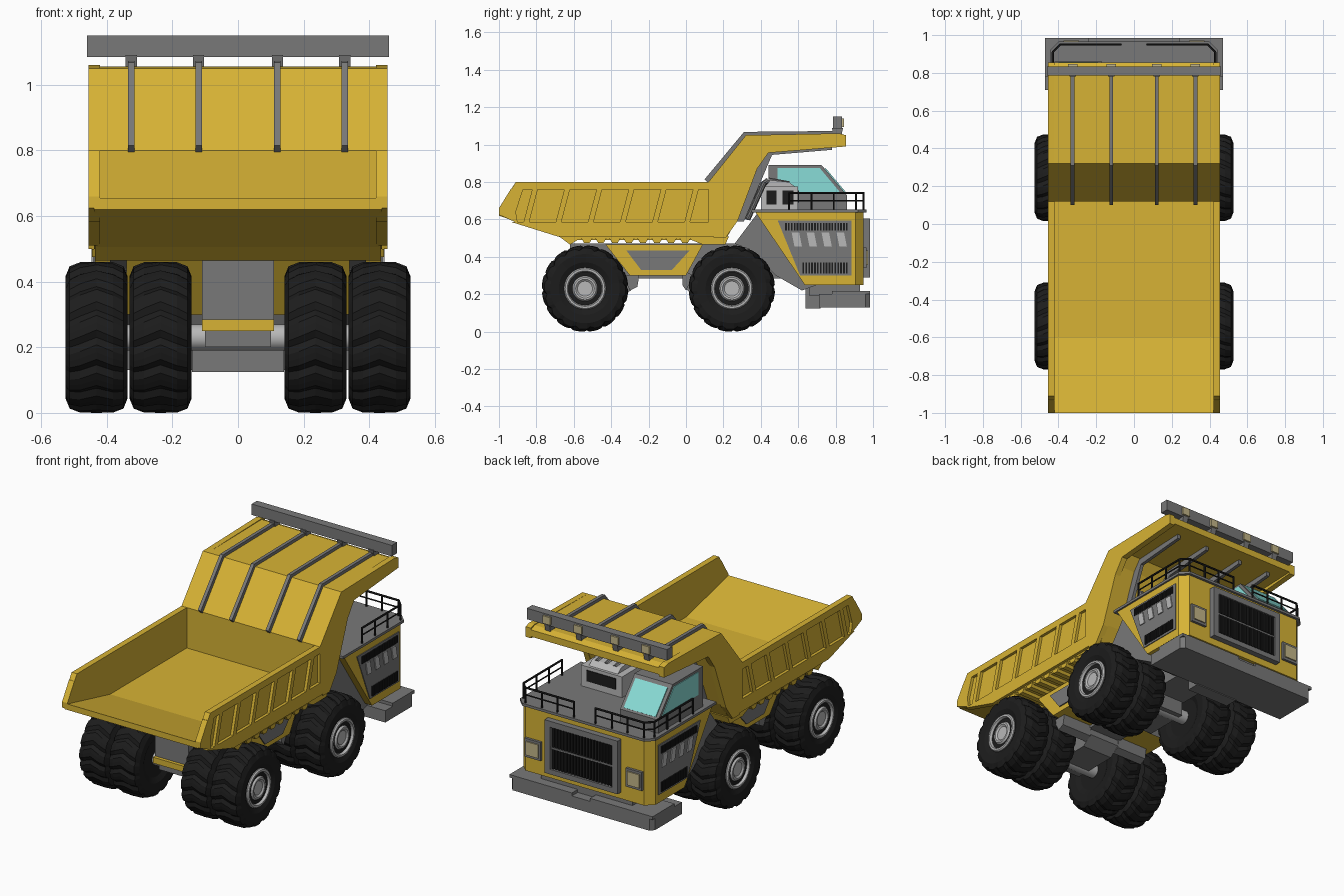
import bpy, bmesh
from math import sin, cos, pi, radians
from mathutils import Vector

if "Cube" in bpy.data.objects:
    bpy.data.objects.remove(bpy.data.objects["Cube"])


def mat(name, r, g, b):
    m = bpy.data.materials.new(name)
    m.diffuse_color = (r, g, b, 1)
    m.use_nodes = True
    m.node_tree.nodes["Principled BSDF"].inputs["Base Color"].default_value = m.diffuse_color
    return m


YELLOW = mat("yellow", 0.68, 0.45, 0.035)
BLACK = mat("black", 0.012, 0.012, 0.012)
GREY = mat("grey", 0.19, 0.19, 0.19)
SILVER = mat("silver", 0.48, 0.48, 0.48)
GLASS = mat("glass", 0.25, 0.72, 0.68)
LAMP = mat("lamp", 0.55, 0.47, 0.25)


# Every shape is a (verts, faces) pair; make() joins shapes into one object
def prism(pts, x0, x1):
    n = len(pts)
    v = [(x, y, z) for x in (x0, x1) for y, z in pts]
    f = [tuple(range(n)), tuple(range(2 * n - 1, n - 1, -1))]
    f += [(i, (i + 1) % n, (i + 1) % n + n, i + n) for i in range(n)]
    return v, f


def box(x0, x1, y0, y1, z0, z1):
    return prism([(y0, z0), (y1, z0), (y1, z1), (y0, z1)], x0, x1)


def plan(pts, z0, z1):
    v, f = prism(pts, z0, z1)
    return [(a, b, c) for c, a, b in v], f


def rod(p, q, r, n=8):
    p, q = Vector(p), Vector(q)
    rot = (q - p).to_track_quat('Z', 'Y')
    ring = [rot @ Vector((r * cos(2 * pi * i / n), r * sin(2 * pi * i / n), 0)) for i in range(n)]
    f = [tuple(range(n)), tuple(range(n, 2 * n))]
    f += [(i, (i + 1) % n, (i + 1) % n + n, i + n) for i in range(n)]
    return [p + d for d in ring] + [q + d for d in ring], f


def lathe(prof, cx, cy, cz, n, tread=0.0, skew=0.0):
    v, f, m = [], [], len(prof)
    for x, r in prof:
        for k in range(n):
            a = 2 * pi * k / n + skew * abs(x)
            rr = r - (tread if k % 4 == 0 and r > 0.2 else 0)
            v.append((cx + x, cy + rr * cos(a), cz + rr * sin(a)))
    for j in range(m - 1):
        for k in range(n):
            k2 = (k + 1) % n
            f.append((j * n + k, j * n + k2, (j + 1) * n + k2, (j + 1) * n + k))
    f += [tuple(range(n)), tuple(range((m - 1) * n, m * n))]
    return v, f


def mirrored(shapes):
    return shapes + [([(-p[0], p[1], p[2]) for p in v], f) for v, f in shapes]


def make(name, material, shapes, smooth=False):
    verts, faces = [], []
    for v, f in shapes:
        o = len(verts)
        verts += [tuple(p) for p in v]
        faces += [tuple(i + o for i in q) for q in f]
    me = bpy.data.meshes.new(name)
    me.from_pydata(verts, [], faces)
    bm = bmesh.new()
    bm.from_mesh(me)
    bmesh.ops.recalc_face_normals(bm, faces=bm.faces)
    bm.to_mesh(me)
    bm.free()
    ob = bpy.data.objects.new(name, me)
    bpy.context.collection.objects.link(ob)
    me.materials.append(material)
    if smooth:
        bpy.ops.object.select_all(action='DESELECT')
        ob.select_set(True)
        bpy.context.view_layer.objects.active = ob
        bpy.ops.object.shade_smooth_by_angle(angle=radians(30))
    return ob


# Dump bed: floor and canopy, then side plates
make("bed_floor_and_canopy", YELLOW, [prism(
    [(-1, .62), (-1, .655), (-.6, .56), (.12, .56), (.12, .8), (.32, 1.05), (.82, 1.055), (.855, 1.04),
     (.855, 1.0), (.45, .985), (.40, .92), (.275, .6), (.21, .49), (-.63, .49)], -.43, .43)])
side = [(-1, .62), (-1, .66), (-.91, .8), (.12, .8), (.32, 1.05), (.82, 1.06), (.855, 1.05), (.855, .99),
        (.44, .956), (.38, .87), (.275, .59), (.21, .5), (-.62, .5)]
make("bed_side_plates", YELLOW, mirrored([prism(side, .42, .438)]))

# Raised frame on the bed sides: rails, slanted ribs, solid front section
frame = [prism([(-.935, .76), (-.91, .8), (.12, .8), (.16, .76)], .42, .455),
         prism([(-.93, .585), (.16, .585), (.2, .51), (-.69, .51)], .42, .455),
         prism([(-1, .625), (-1, .66), (-.935, .765), (-.87, .765), (-.91, .64), (-.9, .58)], .42, .455),
         prism([(.12, .8), (.32, 1.05), (.82, 1.06), (.855, 1.05), (.855, .99), (.44, .956), (.38, .87),
                (.275, .59), (.21, .5), (.15, .5), (.12, .585)], .42, .455)]
for i in range(7):
    y = -.87 + i * .172
    frame.append(prism([(y, .58), (y + .03, .58), (y + .08, .77), (y + .05, .77)], .42, .455))
make("bed_side_frame", YELLOW, mirrored(frame))
sill = [prism([(-.68, .51), (-.62, .465), (-.58, .49), (.03, .49), (.09, .465), (.21, .465), (.23, .51)], -.435, .435)]
for i in range(8):
    y = -.56 + i * .075
    sill.append(prism([(y, .5), (y + .015, .475), (y + .045, .475), (y + .06, .5)], -.445, .445))
make("bed_underside_ribs", YELLOW, sill)

# Canopy ribs, over and under
ribs = []
for x in (.12, .325):
    ribs.append(prism([(.10, .815), (.31, 1.068), (.81, 1.073), (.81, 1.05), (.32, 1.045), (.12, .795)], x - .01, x + .01))
    ribs.append(prism([(.78, 1.0), (.78, .972), (.46, .945), (.31, .59), (.27, .59), (.42, .98)], x - .01, x + .01))
make("canopy_ribs", GREY, mirrored(ribs))

# Light bar
make("light_bar", GREY, [box(-.46, .46, .785, .835, 1.085, 1.15)] + mirrored(
    [prism([(.79, 1.045), (.83, 1.045), (.84, 1.09), (.78, 1.09)], x - .017, x + .017) for x in (.12, .325)]))
make("light_bar_lamps", LAMP, mirrored([box(x - .025, x + .025, .83, .846, 1.095, 1.14) for x in (.12, .325)]))

# Wheels, all in pairs
half = [(.078, .11), (.092, .14), (.095, .185), (.082, .217), (.05, .229)]
tyre = [(-x, r) for x, r in half] + [(0, .231)] + half[::-1]
rim = [(.0, .112), (.085, .112), (.092, .106), (.092, .095), (.075, .088), (.075, .07), (.088, .06), (.088, .05), (.08, .04)]
for label, y in (("rear", -.54), ("front", .245)):
    make(label + "_tyres", BLACK, mirrored([lathe(tyre, x, y, .23, 64, .012, 1.8) for x in (.236, .431)]))
    make(label + "_rims", SILVER, mirrored([lathe(rim, .431, y, .23, 32)]), True)
    make(label + "_axle", SILVER, [rod((-.42, y, .23), (.42, y, .23), .04, 24)], True)

# Chassis
make("main_frame", GREY, [box(-.11, .11, -.62, .9, .285, .47),
                          prism([(-.6, .2), (-.32, .2), (-.26, .25), (-.26, .3), (-.6, .3)], -.1, .1),
                          prism([(.3, .2), (.03, .2), (-.02, .25), (-.02, .3), (.3, .3)], -.1, .1),
                          prism([(.38, .63), (.26, .47), (.34, .44), (.48, .3), (.62, .22), (.7, .25), (.7, .63)], -.39, .39)]
     + mirrored([prism([(-.34, .3), (-.3, .22), (-.26, .24), (-.25, .3)], .1, .3),
                 prism([(.04, .3), (.0, .22), (-.02, .25), (-.02, .33)], .1, .3)]))
make("rear_cross_beam", YELLOW, [box(-.11, .11, -.64, -.58, .25, .285)])
make("side_tanks", YELLOW, mirrored([prism([(-.43, .465), (.09, .465), (0, .3), (-.3, .3)], .11, .34)]))
make("side_tank_panels", GREY, mirrored([prism([(-.32, .435), (.02, .435), (-.075, .33), (-.24, .33)], .3, .347)]))

# Front body with chamfered corners, deck and bumper
ob = make("engine_body", YELLOW, [prism([(.37, .64), (.95, .64), (.95, .25), (.635, .25)], -.435, .435)])
bm = bmesh.new()
bm.from_mesh(ob.data)
corners = [e for e in bm.edges if all(v.co.y > .94 for v in e.verts) and abs(e.verts[0].co.x - e.verts[1].co.x) < .01]
bmesh.ops.bevel(bm, geom=corners, offset=.045, segments=1, affect='EDGES')
bm.to_mesh(ob.data)
bm.free()
make("deck", GREY, [plan([(-.445, .35), (.445, .35), (.445, .92), (.4, .965), (-.4, .965), (-.445, .92)], .637, .652)])
make("bumper", GREY, [plan([(-.47, .71), (.47, .71), (.47, .96), (.45, .985), (-.45, .985), (-.47, .96)], .13, .2),
                      box(-.47, -.06, .78, .985, .2, .218), box(.06, .47, .78, .985, .2, .218),
                      box(-.14, .14, .64, .72, .125, .235), box(-.3, .3, .66, .93, .19, .26)])

# Front grille and headlamps
make("grille_frame", GREY, [box(-.24, .24, .945, .985, .57, .605), box(-.24, .24, .945, .985, .29, .32)]
     + mirrored([box(.205, .24, .945, .985, .29, .605)]))
make("grille_core", GREY, [box(-.22, .22, .945, .965, .3, .6), box(-.21, .21, .95, .98, .44, .45)])
make("grille_bars", BLACK, [box(-.2 + i * .02, -.188 + i * .02, .96, .982, z, z + .115)
                            for i in range(20) for z in (.325, .452)])
make("headlamp_frames", GREY, mirrored([box(.28, .385, .945, .965, .34, .45)]))
make("headlamps", LAMP, mirrored([box(.292, .373, .96, .972, .355, .435)]))

# Side vents
vent = [(.49, .595), (.885, .595), (.885, .3), (.61, .3)]
make("side_vent_panels", GREY, mirrored([prism(vent, .42, .44)]))
slats, stripes = [], []
for i in range(22):
    y = .53 + i * .0155
    slats.append(box(.43, .446, y, y + .009, .54, .582))
    if y > .61:
        slats.append(box(.43, .446, y, y + .009, .312, .37))
for i in range(4):
    y = .565 + i * .08
    stripes.append(prism([(y, .53), (y + .04, .53), (y + .055, .455), (y + .015, .455)], .43, .446))
make("side_vent_slats", BLACK, mirrored(slats))
make("side_vent_stripes", SILVER, mirrored(stripes))

# Cab on the left of the deck
make("cab", GREY, [prism([(.44, .645), (.44, .89), (.725, .89), (.86, .73), (.86, .645)], -.42, -.17)])
make("cab_windows", GLASS, [prism([(.49, .74), (.49, .875), (.715, .875), (.828, .74)], -.424, -.166),
                            prism([(.735, .86), (.745, .876), (.857, .743), (.845, .735)], -.4, -.19)])

# Air intake housing, pipes and struts beside the cab
make("intake_housing", SILVER, [box(.0, .27, .4, .6, .65, .775), prism([(.42, .77), (.45, .81), (.55, .8), (.59, .77)], .04, .23)])
make("intake_openings", BLACK, [box(.2, .274, .43, .485, .68, .755), box(.2, .274, .515, .575, .68, .755),
                                box(.04, .23, .55, .604, .69, .755)])
make("intake_pipes", GREY, [rod(a, b, .015, 10) for x in (.08, .14, .2) for a, b in (
    ((x, .55, .79), (x, .44, .81)), ((x, .44, .81), (x, .37, .76)), ((x, .37, .76), (x, .32, .6)))], True)
make("bed_struts", GREY, mirrored([rod((.3, .33, .6), (.3, .42, .8), .015, 10)]))

# Deck railing
rail = []
for a, b in (((.43, .55), (.43, .91)), ((.43, .91), (.39, .95)), ((.39, .95), (.07, .95))):
    rail.append(rod((*a, .742), (*b, .742), .006, 6))
    rail.append(rod((*a, .7), (*b, .7), .004, 6))
for x, y in ((.43, .55), (.43, .67), (.43, .79), (.43, .91), (.39, .95), (.28, .95), (.18, .95), (.07, .95)):
    rail.append(rod((x, y, .645), (x, y, .745), .006, 6))
make("deck_railing", BLACK, mirrored(rail))
